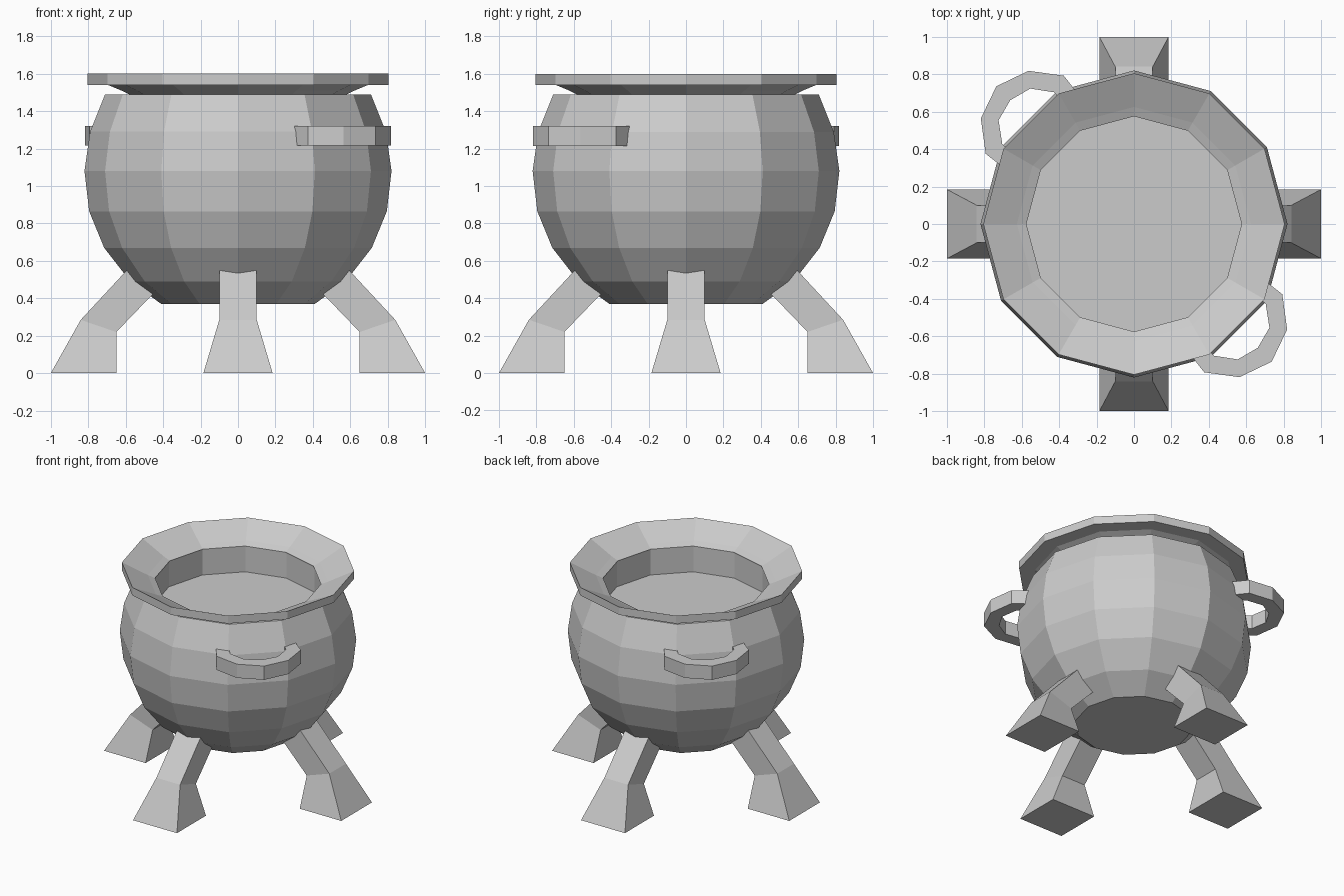
import bpy, bmesh
from math import sin, cos, pi

if "Cube" in bpy.data.objects:
    bpy.data.objects.remove(bpy.data.objects["Cube"])

SIDES = 12


def finish(name, bm):
    bmesh.ops.recalc_face_normals(bm, faces=bm.faces)
    me = bpy.data.meshes.new(name)
    bm.to_mesh(me)
    bm.free()
    ob = bpy.data.objects.new(name, me)
    bpy.context.collection.objects.link(ob)
    return ob


def lathe(name, profile):
    """Revolve (radius, z) points round z and cap both ends."""
    bm = bmesh.new()
    rings = [[bm.verts.new((r * cos(2 * pi * i / SIDES), r * sin(2 * pi * i / SIDES), z))
              for i in range(SIDES)] for r, z in profile]
    for a, b in zip(rings, rings[1:]):
        for i in range(SIDES):
            j = (i + 1) % SIDES
            bm.faces.new((a[i], a[j], b[j], b[i]))
    bm.faces.new(rings[0])
    bm.faces.new(rings[-1])
    return finish(name, bm)


def loft(name, sections, angle):
    """Bridge four-point sections into a closed bar, turned about z."""
    bm = bmesh.new()
    loops = [[bm.verts.new(p) for p in s] for s in sections]
    for a, b in zip(loops, loops[1:]):
        for i in range(4):
            j = (i + 1) % 4
            bm.faces.new((a[i], a[j], b[j], b[i]))
    bm.faces.new(loops[0])
    bm.faces.new(loops[-1])
    ob = finish(name, bm)
    ob.rotation_euler.z = angle
    return ob


# Pot: outer belly, flared rim, inner wall down to the flat contents
lathe("cauldron_pot", [
    (0.41, 0.37), (0.575, 0.49), (0.715, 0.67), (0.795, 0.865), (0.82, 1.08),
    (0.79, 1.29), (0.71, 1.49), (0.575, 1.49), (0.695, 1.54), (0.805, 1.54),
    (0.805, 1.60), (0.583, 1.49), (0.583, 1.29)])

# Legs: (outer x, outer z, inner x, inner z, half width)
leg = [(0.52, 0.63, 0.38, 0.50, 0.10),
       (0.84, 0.285, 0.65, 0.22, 0.10),
       (1.00, 0.0, 0.65, 0.0, 0.185)]
leg_sections = [[(xo, -w, zo), (xo, w, zo), (xi, w, zi), (xi, -w, zi)]
                for xo, zo, xi, zi, w in leg]
for k, side in enumerate(("right", "back", "left", "front")):
    loft(side + "_leg", leg_sections, k * pi / 2)

# Handles: half loop as (outer radial, outer side, inner radial, inner side)
half = [(0.62, 0.27, 0.62, 0.19), (0.825, 0.295, 0.80, 0.195),
        (0.977, 0.18, 0.903, 0.12)]
loop = half + [(1.04, 0.0, 0.935, 0.0)] + [(a, -b, c, -d) for a, b, c, d in reversed(half)]
handle_sections = [[(a, b, 1.215), (a, b, 1.32), (c, d, 1.32), (c, d, 1.215)]
                   for a, b, c, d in loop]
loft("front_right_handle", handle_sections, -pi / 4)
loft("back_left_handle", handle_sections, 3 * pi / 4)
